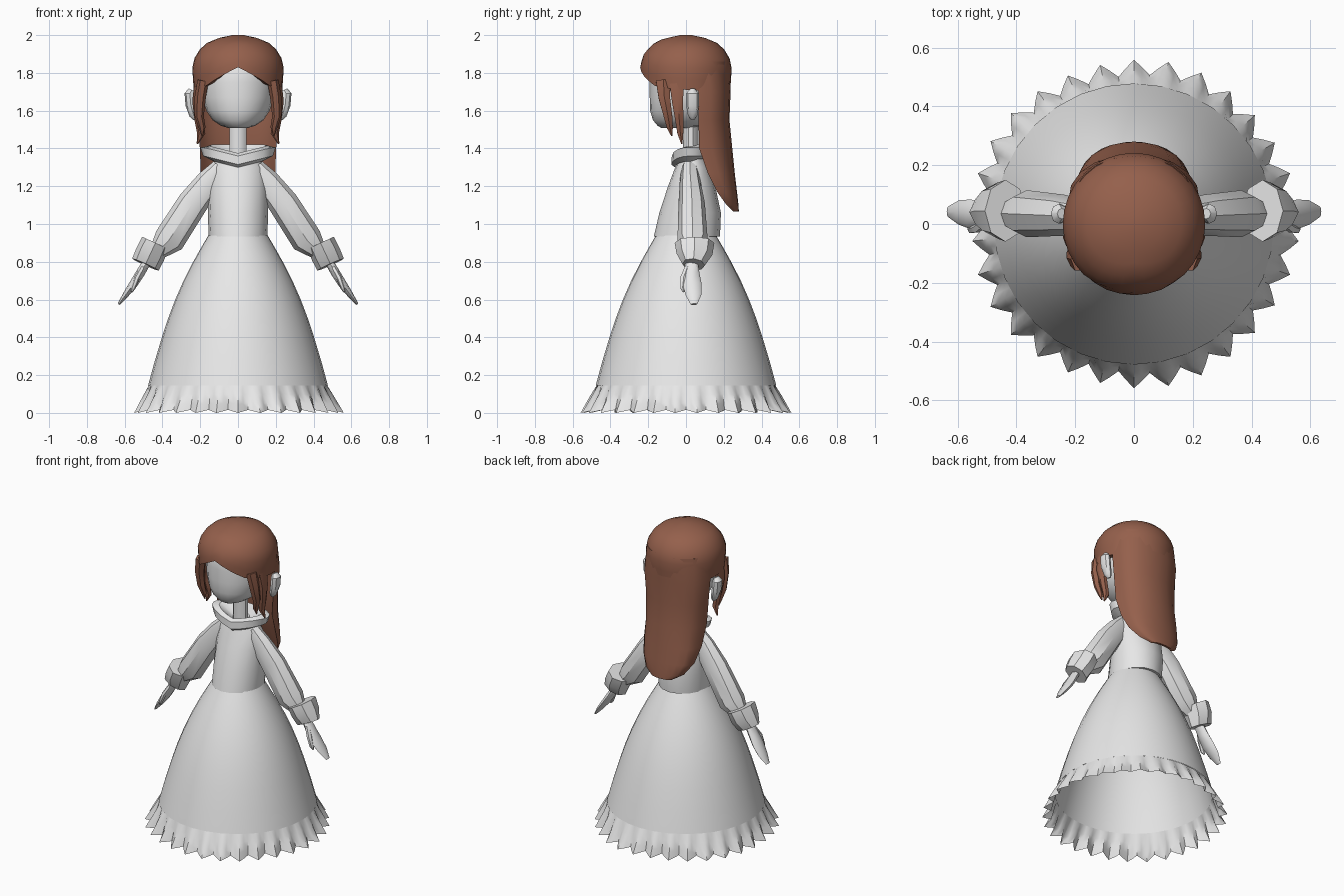
import bpy, bmesh, math
from mathutils import Vector


def material(name, rgb):
    m = bpy.data.materials.new(name)
    m.diffuse_color = (*rgb, 1)
    return m


WHITE = material("pale_grey", (0.8, 0.8, 0.8))
BROWN = material("hair_brown", (0.30, 0.117, 0.072))


def loft(name, rings, mat, caps=True, mirror=False, angle=40):
    """Skin a list of equal-length closed rings."""
    bm = bmesh.new()
    vs = [[bm.verts.new(p) for p in r] for r in rings]
    n = len(rings[0])
    for a, b in zip(vs, vs[1:]):
        for i in range(n):
            j = (i + 1) % n
            bm.faces.new((a[i], a[j], b[j], b[i]))
    if caps:
        bm.faces.new(vs[0][::-1])
        bm.faces.new(vs[-1])
    bmesh.ops.remove_doubles(bm, verts=bm.verts, dist=0.0004)
    bmesh.ops.recalc_face_normals(bm, faces=bm.faces)
    me = bpy.data.meshes.new(name)
    bm.to_mesh(me)
    bm.free()
    me.polygons.foreach_set("use_smooth", [True] * len(me.polygons))
    me.set_sharp_from_angle(angle=math.radians(angle))
    me.materials.append(mat)
    ob = bpy.data.objects.new(name, me)
    bpy.context.collection.objects.link(ob)
    if mirror:
        ob.modifiers.new("mirror", 'MIRROR')
    return ob


def ring(z, rx, ry, cy=0.0, n=16):
    return [(rx * math.sin(2 * math.pi * i / n), cy - ry * math.cos(2 * math.pi * i / n), z)
            for i in range(n)]


def limb(name, secs, mat, n=8, **kw):
    """Tube through sections (x, y, z, radius across, radius along y)."""
    pts = [Vector(s[:3]) for s in secs]
    rings = []
    for i, s in enumerate(secs):
        d = pts[min(i + 1, len(pts) - 1)] - pts[max(i - 1, 0)]
        v = Vector((0, 1, 0))
        v = (v - d * (v.dot(d) / d.length_squared)).normalized()
        u = v.cross(d).normalized()
        rings.append([pts[i] + u * s[3] * math.cos(2 * math.pi * k / n)
                      + v * s[4] * math.sin(2 * math.pi * k / n) for k in range(n)])
    return loft(name, rings, mat, mirror=True, **kw)


# Bell skirt, open underneath
skirt = [(0.94, 0.157), (0.88, 0.192), (0.8, 0.237), (0.7, 0.288), (0.6, 0.332),
         (0.5, 0.37), (0.4, 0.403), (0.27, 0.442), (0.145, 0.476)]
loft("skirt", [ring(z, r, r + 0.002, 0, 32) for z, r in skirt], WHITE, caps=False)

# Pleated hem ruffle
WAVES = 30
N = WAVES * 4
ruffle = []
for t in (0, 0.35, 0.7, 1):
    row = []
    for i in range(N):
        a = 2 * math.pi * i / N
        w = math.cos(a * WAVES)
        r = 0.472 + 0.06 * t + 0.026 * w * t ** 0.8 + 0.006 * math.sin(5 * a) * t
        row.append((r * math.sin(a), -r * math.cos(a), 0.147 - t * (0.139 + 0.008 * w)))
    ruffle.append(row)
loft("hem_ruffle", ruffle, WHITE, caps=False, angle=50)

# Bodice
bodice = [(0.935, 0.155, 0.175, 0.005), (1.06, 0.16, 0.163, 0.022), (1.2, 0.157, 0.125, 0.03),
          (1.3, 0.145, 0.09, 0.033), (1.35, 0.11, 0.07, 0.03)]
loft("bodice", [ring(*b, n=16) for b in bodice], WHITE)

# Folded collar, lowest at the front
collar = []
for z, rx, ry in [(1.3, 0.13, 0.09), (1.315, 0.185, 0.108), (1.36, 0.2, 0.105),
                  (1.375, 0.15, 0.08), (1.34, 0.055, 0.045)]:
    collar.append([(x, y, z + 0.045 * min(1, abs(x) / 0.18 + max(0, y - 0.03) / 0.08))
                   for x, y, z in ring(z, rx, ry, 0.03, 16)])
loft("collar", collar, WHITE, caps=False)

# Neck and head
loft("neck", [ring(z, 0.048, 0.04, 0.025, 10) for z in (1.32, 1.56)], WHITE)
head = [(1.508, 0.05, 0.08, -0.05), (1.52, 0.09, 0.12, -0.03), (1.55, 0.135, 0.155, -0.02),
        (1.6, 0.168, 0.18, -0.01), (1.67, 0.187, 0.19, -0.002), (1.75, 0.195, 0.192, 0),
        (1.85, 0.19, 0.185, 0), (1.93, 0.12, 0.12, 0)]
loft("head", [ring(*h, n=20) for h in head], WHITE)

# Ears
limb("ears", [(0.245, 0.035, 1.71, 0.018, 0.018), (0.255, 0.035, 1.69, 0.028, 0.034),
              (0.25, 0.035, 1.63, 0.028, 0.034), (0.235, 0.035, 1.575, 0.022, 0.025),
              (0.225, 0.035, 1.555, 0.012, 0.012)], WHITE)

# Sleeves, cuffs, hands
limb("sleeves", [(0.09, 0.02, 1.30, 0.05, 0.045), (0.15, 0.022, 1.225, 0.07, 0.055),
                 (0.24, 0.03, 1.11, 0.08, 0.07), (0.365, 0.035, 0.915, 0.083, 0.08),
                 (0.43, 0.035, 0.85, 0.045, 0.045)], WHITE)
limb("cuffs", [(0.45, 0.045, 0.87, 0.035, 0.045), (0.437, 0.045, 0.9, 0.077, 0.105),
               (0.465, 0.045, 0.84, 0.08, 0.095), (0.49, 0.04, 0.785, 0.077, 0.06),
               (0.48, 0.04, 0.80, 0.03, 0.03)][1:4], WHITE, angle=35)
limb("hands", [(0.47, 0.03, 0.82, 0.022, 0.03), (0.52, 0.03, 0.735, 0.024, 0.042),
               (0.555, 0.033, 0.68, 0.022, 0.05), (0.595, 0.04, 0.625, 0.016, 0.042),
               (0.632, 0.042, 0.575, 0.006, 0.018)], WHITE)
limb("thumbs", [(0.505, 0.01, 0.77, 0.014, 0.018), (0.535, -0.012, 0.715, 0.015, 0.02),
                (0.555, -0.018, 0.66, 0.012, 0.014), (0.562, -0.012, 0.64, 0.004, 0.005)],
     WHITE, n=6)

# Hair cap with a parted fringe, rim turned under
PROFILE = [(1.68, 0.232), (1.76, 0.238), (1.84, 0.243), (1.9, 0.223),
           (1.95, 0.18), (1.98, 0.125), (2.0, 0.03)]


def cap_radius(z):
    for (z0, r0), (z1, r1) in zip(PROFILE, PROFILE[1:]):
        if z <= z1:
            return r0 + (r1 - r0) * (z - z0) / (z1 - z0)
    return PROFILE[-1][1]


S = 32
rims = []
for i in range(S):
    a = 2 * math.pi * i / S
    off = min(a, 2 * math.pi - a)
    rims.append((a, 1.83 - 0.105 * min(1, off / 0.85) - 0.02 * min(1, max(0, off - 0.85))))
cap = [[(0.17 * math.sin(a), -0.17 * math.cos(a), z + 0.015) for a, z in rims]]
for t in (0, 0.2, 0.4, 0.58, 0.74, 0.86, 0.95, 1):
    row = []
    for a, z0 in rims:
        z = z0 + (2.0 - z0) * t
        r = cap_radius(z)
        row.append((r * math.sin(a), -r * math.cos(a), z))
    cap.append(row)
loft("hair_cap", cap, BROWN)

# Long back hair: crescent sections (z, half width, front y, back y)
back = []
K = 10
for z, rx, yf, yb in [(1.86, 0.215, 0.03, 0.232), (1.7, 0.225, 0.065, 0.236),
                      (1.55, 0.212, 0.066, 0.23), (1.4, 0.202, 0.07, 0.245),
                      (1.27, 0.197, 0.115, 0.258), (1.17, 0.178, 0.165, 0.27),
                      (1.1, 0.135, 0.215, 0.278), (1.065, 0.075, 0.25, 0.28)]:
    outer = [(rx * math.cos(math.pi * k / K),
              yf + (yb - yf) * math.sin(math.pi * k / K) ** 0.8 if 0 < k < K else yf, z)
             for k in range(K + 1)]
    inner = [(rx * 0.93 * math.cos(math.pi * k / K),
              yf + 0.5 * (yb - yf) * math.sin(math.pi * k / K), z) for k in range(K - 1, 0, -1)]
    back.append(outer + inner)
loft("back_hair", back, BROWN)

# Side locks
limb("front_locks", [(0.185, -0.12, 1.76, 0.03, 0.045), (0.2, -0.115, 1.67, 0.03, 0.035),
                     (0.205, -0.095, 1.57, 0.024, 0.026), (0.19, -0.085, 1.51, 0.018, 0.018),
                     (0.19, -0.075, 1.465, 0.003, 0.003)], BROWN, n=6)
limb("side_locks", [(0.205, -0.05, 1.76, 0.025, 0.045), (0.22, -0.045, 1.65, 0.022, 0.034),
                    (0.208, -0.035, 1.55, 0.022, 0.025), (0.195, -0.03, 1.48, 0.022, 0.018),
                    (0.215, -0.022, 1.425, 0.004, 0.004)], BROWN, n=6)
